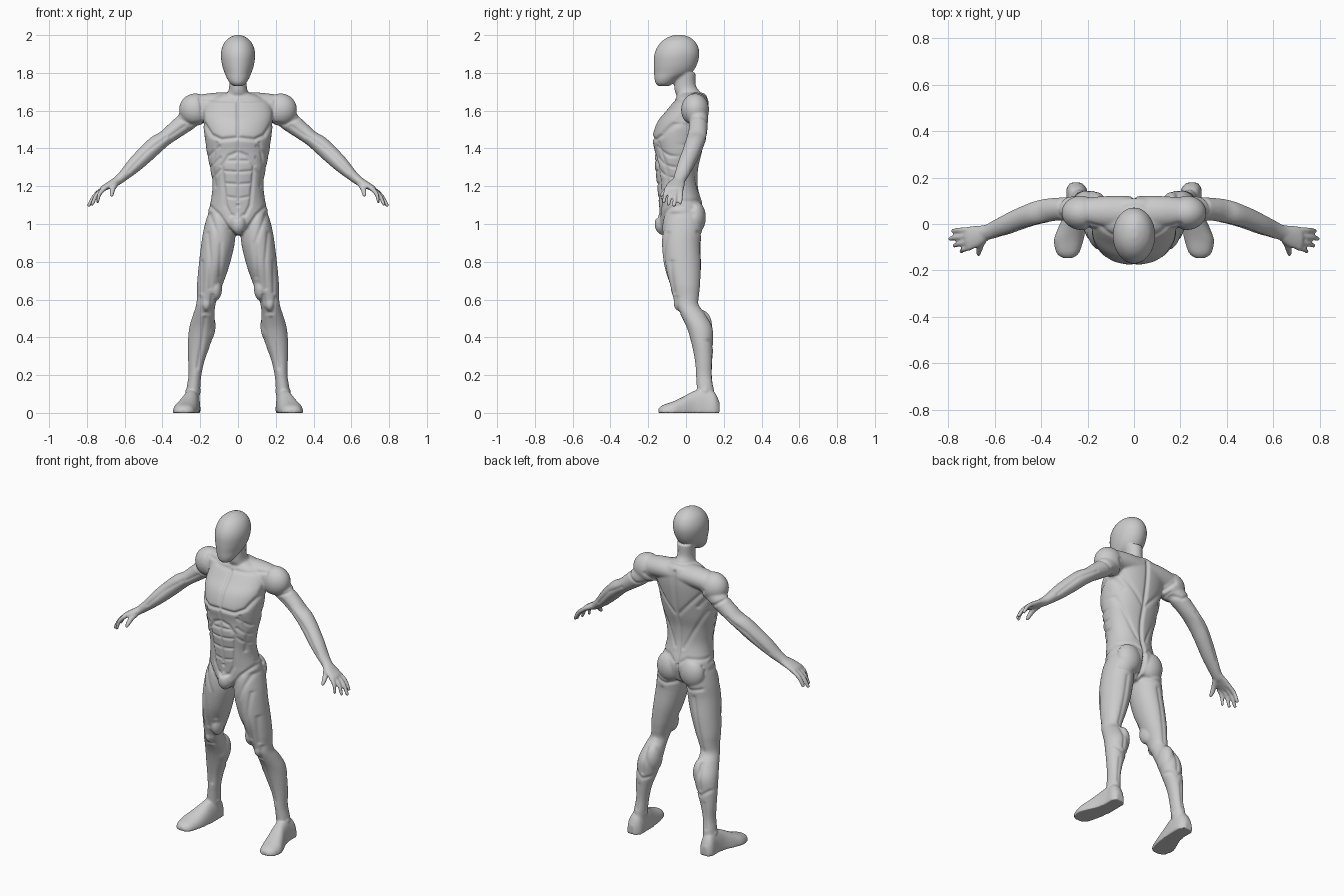
import bpy, bmesh, math
from mathutils import Vector

X, Y, Z = Vector((1, 0, 0)), Vector((0, 1, 0)), Vector((0, 0, 1))
parts = []


def add_part(name, bm):
    bmesh.ops.recalc_face_normals(bm, faces=bm.faces[:])
    me = bpy.data.meshes.new(name)
    bm.to_mesh(me)
    bm.free()
    ob = bpy.data.objects.new(name, me)
    bpy.context.collection.objects.link(ob)
    parts.append(ob)


def spline(rows, steps=6):
    """Catmull-Rom interpolation through rows of numbers."""
    out = []
    for i in range(len(rows) - 1):
        p0, p1, p2, p3 = rows[max(i - 1, 0)], rows[i], rows[i + 1], rows[min(i + 2, len(rows) - 1)]
        for k in range(steps):
            t = k / steps
            out.append([0.5 * (2 * b + (c - a) * t + (2 * a - 5 * b + 4 * c - d) * t * t
                               + (3 * b - a - 3 * c + d) * t ** 3)
                        for a, b, c, d in zip(p0, p1, p2, p3)])
    return out + [list(rows[-1])]


def loft(name, rings, u=X, v=Y, power=2.0, mirror=False, floor=False, n=40):
    """Skin rings (x, y, z, half size along u, half size along v)."""
    for s in ((1, -1) if mirror else (1,)):
        bm, loops = bmesh.new(), []
        for x, y, z, a, b in spline(rings):
            loop = []
            for k in range(n):
                t = 2 * math.pi * k / n
                c, d = math.cos(t), math.sin(t)
                c = math.copysign(abs(c) ** (2 / power), c) * max(a, .004)
                d = math.copysign(abs(d) ** (2 / power), d) * max(b, .004)
                p = Vector((x, y, z)) + u * c + v * d
                p.x *= s
                if floor:
                    p.z = max(p.z, 0)
                loop.append(bm.verts.new(p))
            loops.append(loop)
        for l0, l1 in zip(loops, loops[1:]):
            for k in range(n):
                bm.faces.new((l0[k], l0[k - 1], l1[k - 1], l1[k]))
        bm.faces.new(loops[0])
        bm.faces.new(loops[-1])
        add_part(name, bm)


def levels(rows):
    """Rows (z, centre x, half width, front y, back y) to rings."""
    return [(cx, (f + b) / 2, z, w, (b - f) / 2) for z, cx, w, f, b in rows]


def ball(name, centre, radii, mirror=False):
    for s in ((1, -1) if mirror else (1,)):
        bm = bmesh.new()
        bmesh.ops.create_uvsphere(bm, u_segments=32, v_segments=20, radius=1)
        for w in bm.verts:
            w.co = Vector([c + r * q for c, r, q in zip(centre, radii, w.co)])
            w.co.x *= s
        add_part(name, bm)


# head and neck
loft("head", levels([
    (1.73, 0, .022, -.145, -.09), (1.745, 0, .042, -.161, -.065), (1.77, 0, .058, -.167, -.03),
    (1.80, 0, .071, -.169, .028), (1.84, 0, .084, -.171, .056), (1.89, 0, .091, -.169, .07),
    (1.93, 0, .086, -.156, .067), (1.965, 0, .069, -.13, .049), (1.988, 0, .043, -.097, .02),
    (2.001, 0, .014, -.06, -.015)]))
loft("neck", levels([
    (1.62, 0, .08, -.04, .09), (1.67, 0, .07, -.045, .085), (1.70, 0, .053, -.058, .073),
    (1.735, 0, .046, -.062, .052), (1.80, 0, .05, -.06, .05)]))

# torso and pelvis
loft("torso", levels([
    (.94, 0, .03, -.10, .02), (.965, 0, .06, -.13, .06), (1.0, 0, .12, -.14, .08),
    (1.05, 0, .157, -.14, .095), (1.10, 0, .15, -.143, .09), (1.16, 0, .138, -.149, .072),
    (1.22, 0, .136, -.155, .062), (1.30, 0, .149, -.165, .066), (1.38, 0, .165, -.166, .085),
    (1.46, 0, .176, -.177, .102), (1.54, 0, .186, -.152, .115), (1.60, 0, .186, -.104, .12),
    (1.65, 0, .165, -.065, .118), (1.68, 0, .11, -.045, .108), (1.695, 0, .06, -.035, .09)]),
    power=2.15, n=64)
loft("shoulder_girdle", [
    (-.24, .05, 1.62, .06, .06), (-.12, .05, 1.635, .07, .06), (0, .045, 1.635, .075, .062),
    (.12, .05, 1.635, .07, .06), (.24, .05, 1.62, .06, .06)], u=Y, v=Z)
ball("deltoid", (.226, .048, 1.605), (.086, .074, .086), True)
ball("buttock", (.078, .045, 1.035), (.078, .06, .09), True)
ball("groin", (0, -.116, 1.0), (.045, .05, .06))

# legs
loft("leg", levels([
    (1.10, .085, .05, -.09, .06), (1.05, .09, .07, -.115, .08), (.97, .098, .084, -.126, .085),
    (.89, .107, .088, -.127, .078), (.78, .127, .081, -.115, .081), (.68, .149, .068, -.087, .077),
    (.62, .161, .056, -.07, .071), (.57, .171, .051, -.056, .069), (.52, .181, .057, -.03, .106),
    (.45, .191, .067, .004, .142), (.37, .204, .061, .028, .144), (.28, .22, .044, .046, .141),
    (.20, .228, .034, .053, .139), (.13, .236, .036, .057, .147), (.04, .243, .037, .06, .155)]),
    mirror=True)
ball("kneecap", (.168, -.033, .58), (.034, .032, .042), True)
ball("inner_thigh_muscle", (.118, -.03, .66), (.034, .05, .065), True)
ball("inner_calf_muscle", (.163, .08, .46), (.044, .058, .085), True)
ball("ankle_bone", (.238, .1, .115), (.042, .028, .025), True)

# feet
loft("foot", [
    (.285, -.147, 0, .022, .022), (.285, -.125, 0, .049, .04), (.281, -.07, 0, .064, .06),
    (.268, -.02, 0, .06, .083), (.252, .04, 0, .05, .115), (.245, .10, 0, .046, .13),
    (.247, .15, 0, .044, .11), (.25, .178, 0, .024, .055)],
    u=X, v=Z, power=2.4, mirror=True, floor=True)

# arms
slope = Vector((.64, 0, .77))
loft("arm", [
    (.20, .06, 1.60, .05, .05), (.26, .064, 1.555, .054, .055), (.30, .065, 1.522, .05, .05),
    (.345, .062, 1.487, .05, .045), (.385, .056, 1.456, .053, .041), (.43, .045, 1.424, .052, .046),
    (.48, .028, 1.378, .05, .046), (.545, 0, 1.316, .046, .041), (.60, -.022, 1.262, .039, .03),
    (.635, -.036, 1.232, .034, .025), (.66, -.045, 1.215, .036, .022)], u=Y, v=slope, mirror=True)

# hands
loft("palm", [
    (.625, -.034, 1.238, .032, .023), (.66, -.05, 1.217, .044, .021), (.69, -.057, 1.201, .05, .018),
    (.715, -.061, 1.187, .047, .015), (.725, -.062, 1.18, .038, .009)], u=Y, v=slope, mirror=True)
for name, y, tip in (("index_finger", -.099, (.748, -.119, 1.112)), ("middle_finger", -.074, (.778, -.094, 1.1)),
                     ("ring_finger", -.049, (.797, -.064, 1.093)), ("little_finger", -.024, (.785, -.03, 1.107))):
    a, b = Vector((.7, y, 1.195)), Vector(tip)
    m = a.lerp(b, .5) + Vector((.008, 0, .008))
    loft(name, [(*a, .013, .013), (*m, .012, .0125), (*a.lerp(b, .9), .0105, .0105), (*b, .006, .006)],
         u=Y, v=slope, mirror=True, n=16)
loft("thumb", [(.645, -.06, 1.215, .018, .018), (.662, -.095, 1.188, .016, .015),
               (.668, -.122, 1.16, .012, .012), (.669, -.136, 1.146, .007, .007)],
     u=X, v=Vector((0, -.7, .7)), mirror=True, n=16)

# fuse all parts into one skin
bpy.ops.object.select_all(action='DESELECT')
for ob in parts:
    ob.select_set(True)
body = parts[2]
bpy.context.view_layer.objects.active = body
bpy.ops.object.join()
body.name = "body"
fuse = body.modifiers.new("fuse", 'REMESH')
fuse.mode, fuse.voxel_size = 'VOXEL', .006
soften = body.modifiers.new("soften", 'SMOOTH')
soften.factor, soften.iterations = .5, 5
for m in ("fuse", "soften"):
    bpy.ops.object.modifier_apply(modifier=m)

# muscle grooves: depth, width, then (x, z) points, mirrored in x
chest = [
    (.010, .009, (0, 1.65), (0, 1.46)), (.006, .007, (0, 1.46), (0, 1.12)),
    (.010, .010, (0, 1.457), (.09, 1.447), (.14, 1.47), (.18, 1.53)),
    (.005, .009, (.02, 1.655), (.10, 1.655), (.19, 1.665)),
    (.006, .009, (.20, 1.665), (.192, 1.60), (.185, 1.54)),
    (.005, .009, (.19, 1.535), (.25, 1.525), (.318, 1.56))]
belly = [
    (.007, .009, (0, 1.38), (.05, 1.36), (.085, 1.31), (.075, 1.2), (.065, 1.1), (.04, 1.05), (0, 1.035)),
    (.006, .007, (0, 1.335), (.07, 1.335)), (.006, .007, (0, 1.275), (.075, 1.28)),
    (.006, .007, (0, 1.21), (.072, 1.215)), (.005, .007, (0, 1.135), (.065, 1.145)),
    (.009, .008, (0, 1.1), (0, 1.098)),
    (.006, .009, (.155, 1.1), (.1, 1.05), (.05, .975), (.02, .945)),
    (.006, .008, (.10, 1.41), (.155, 1.36)), (.006, .008, (.095, 1.35), (.148, 1.30)),
    (.006, .008, (.09, 1.29), (.14, 1.24)), (.005, .008, (.115, 1.43), (.135, 1.3), (.12, 1.2))]
back = [
    (.011, .011, (0, 1.66), (0, 1.08)), (.018, .011, (0, 1.08), (0, .96)),
    (.006, .011, (.2, 1.60), (.10, 1.49), (0, 1.38)), (.005, .01, (.03, 1.18), (.08, 1.28), (.16, 1.42)),
    (.005, .011, (.01, 1.09), (.06, 1.125), (.14, 1.12)), (.006, .01, (.02, .955), (.08, .94), (.15, .955)),
    (.005, .011, (.19, 1.54), (.13, 1.46)), (.006, .009, (.20, 1.53), (.26, 1.52), (.318, 1.56))]
limbs_front = [
    (.005, .011, (.15, 1.05), (.09, .90), (.095, .72)), (.005, .01, (.16, .95), (.145, .8), (.148, .66)),
    (.005, .01, (.19, .8), (.19, .64)), (.004, .01, (.135, .62), (.15, .53), (.185, .53), (.2, .61)),
    (.005, .01, (.175, .5), (.19, .38), (.215, .24)), (.004, .009, (.38, 1.46), (.48, 1.385), (.58, 1.28)),
    (.004, .009, (.28, 1.52), (.36, 1.465))]
limbs_back = [
    (.005, .011, (.11, .9), (.135, .75), (.165, .58)), (.005, .01, (.187, .52), (.197, .38)),
    (.005, .01, (.15, .36), (.2, .345), (.25, .38)), (.004, .009, (.36, 1.47), (.47, 1.40), (.58, 1.28)),
    (.004, .01, (.222, .3), (.235, .15))]


def segments(group, side):
    for depth, width, *pts in group:
        for p, q in zip(pts, pts[1:]):
            yield side, depth, width, p, q


segs = [s for g, side in ((chest, -1), (belly, -1), (limbs_front, -1), (back, 1), (limbs_back, 1))
        for s in segments(g, side)]
moves = []
for v in body.data.vertices:
    x, z, nrm = abs(v.co.x), v.co.z, v.normal.copy()
    best = 0
    if z < 1.69:
        for side, depth, width, (ax, az), (bx, bz) in segs:
            r = 2.5 * width
            if x < min(ax, bx) - r or x > max(ax, bx) + r or z < min(az, bz) - r or z > max(az, bz) + r:
                continue
            face = min(1, max(0, side * nrm.y * 3 + .6))
            dx, dz = bx - ax, bz - az
            t = min(1, max(0, ((x - ax) * dx + (z - az) * dz) / (dx * dx + dz * dz)))
            d = math.hypot(x - ax - t * dx, z - az - t * dz)
            best = max(best, face * depth * math.exp(-(d / width) ** 2))
    moves.append(nrm * best)
for v, mv in zip(body.data.vertices, moves):
    v.co -= mv
    v.co.z = max(v.co.z, 0)
body.data.update()
bpy.ops.object.shade_smooth()
